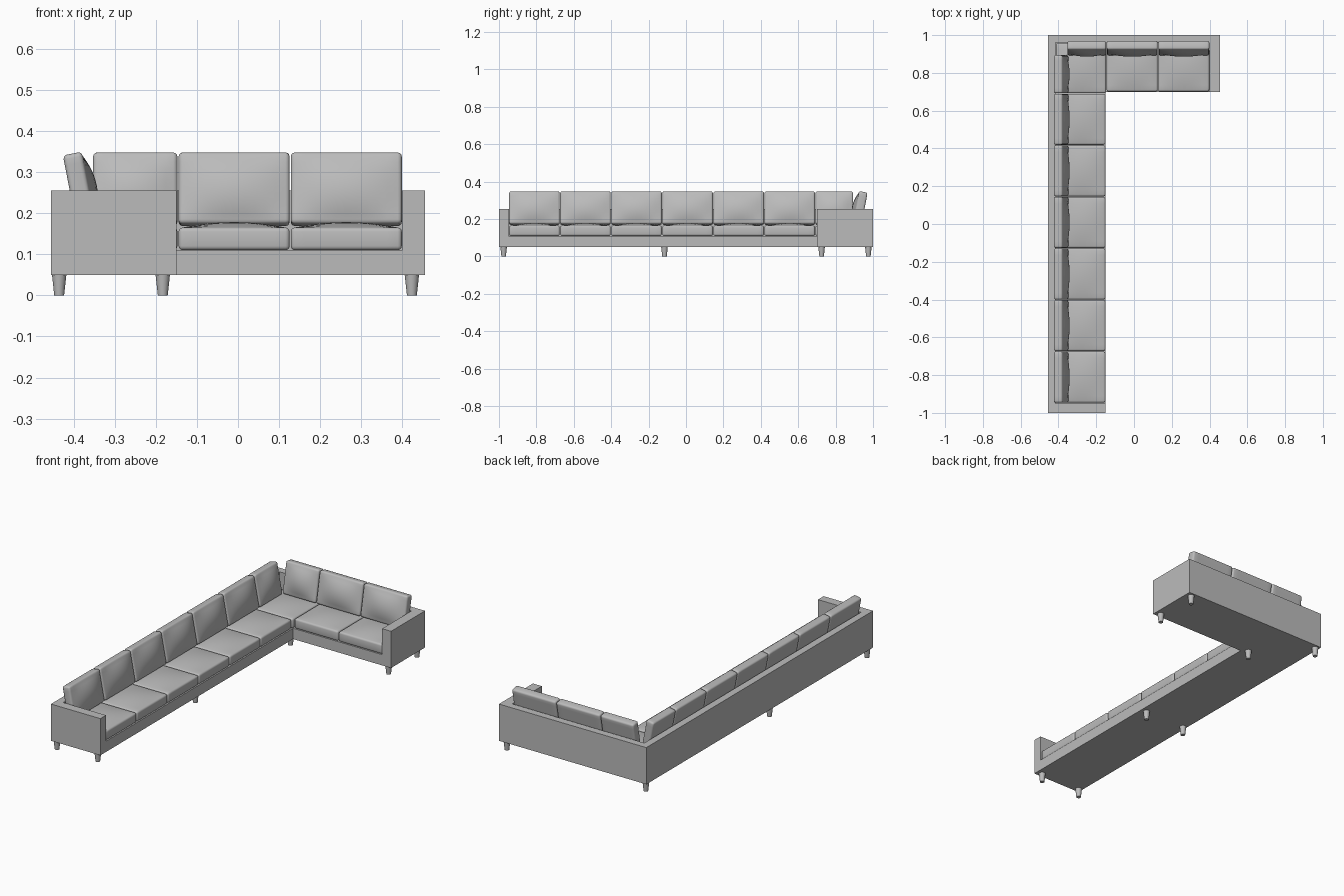
import bpy, bmesh
from math import radians
from mathutils import Matrix, Vector

cube = bpy.data.objects.get("Cube")
if cube:
    bpy.data.objects.remove(cube, do_unlink=True)

fabric = bpy.data.materials.new("grey_fabric")
fabric.use_nodes = True
fabric.diffuse_color = (0.5, 0.5, 0.5, 1)
fabric.node_tree.nodes["Principled BSDF"].inputs["Base Color"].default_value = (0.5, 0.5, 0.5, 1)

BASE, SEAT, ARM = 0.05, 0.11, 0.255      # heights of underside, frame top, arm top
X0, X1, FRONT_X, FRONT_Y = -0.455, 0.455, -0.15, 0.70
WALL = 0.04


def finish(bm, name, matrix=Matrix(), smooth=False):
    bmesh.ops.recalc_face_normals(bm, faces=bm.faces)
    mesh = bpy.data.meshes.new(name)
    bm.to_mesh(mesh)
    bm.free()
    mesh.materials.append(fabric)
    if smooth:
        mesh.shade_smooth()
        mesh.set_sharp_from_angle(angle=radians(35))
    obj = bpy.data.objects.new(name, mesh)
    obj.matrix_world = matrix
    bpy.context.collection.objects.link(obj)


def prism(name, outline, z0, z1):
    bm = bmesh.new()
    face = bm.faces.new([bm.verts.new((x, y, z0)) for x, y in outline])
    top = bmesh.ops.extrude_face_region(bm, geom=[face], use_keep_orig=True)["geom"]
    for v in top:
        if isinstance(v, bmesh.types.BMVert):
            v.co.z = z1
    finish(bm, name)


def slab(name, x0, x1, y0, y1, z0, z1):
    prism(name, [(x0, y0), (x1, y0), (x1, y1), (x0, y1)], z0, z1)


def cushion(name, width, depth, height, bulge, centre, tilt, turn=0):
    """Rounded pad whose -y side swells outward, then tilted and turned."""
    r = 0.01
    bm = bmesh.new()
    bmesh.ops.create_cube(bm, size=1, matrix=Matrix.Diagonal((width, depth, height, 1)))
    bmesh.ops.bevel(bm, geom=bm.edges[:], offset=r, segments=3, profile=0.5, affect='EDGES')
    long_edges = [e for e in bm.edges if e.calc_length() > 0.06]
    bmesh.ops.subdivide_edges(bm, edges=long_edges, cuts=9, use_grid_fill=True)
    for v in bm.verts:
        if v.co.y < -depth / 2 + 0.0005:
            u = min(1, abs(v.co.x) / (width / 2 - r))
            w = min(1, abs(v.co.z) / (height / 2 - r))
            v.co.y -= bulge * (1 - u * u) * (1 - w * w)
    matrix = (Matrix.Translation(Vector(centre)) @ Matrix.Rotation(radians(turn), 4, 'Z')
              @ Matrix.Rotation(radians(tilt), 4, 'X'))
    finish(bm, name, matrix, smooth=True)


# L-shaped frame, back wall and the two arms
prism("base_frame", [(X0, -0.95), (FRONT_X, -0.95), (FRONT_X, FRONT_Y),
                     (0.4, FRONT_Y), (0.4, 1), (X0, 1)], BASE, SEAT)
prism("back_wall", [(X0, -0.95), (X0 + WALL, -0.95), (X0 + WALL, 1 - WALL),
                    (0.4, 1 - WALL), (0.4, 1), (X0, 1)], SEAT, ARM)
slab("front_arm", X0, FRONT_X, -1, -0.95, BASE, ARM)
slab("left_arm", 0.4, X1, FRONT_Y, 1, BASE, ARM)

# Seat and back cushions along each run
GAP, PITCH = 0.003, 0.273
START_Y = -0.947
long_cuts = [START_Y + i * PITCH for i in range(7)]
short_cuts = [-0.146, 0.127, 0.4]


def seat(name, x0, x1, y0, y1):
    cushion(name, x1 - x0 - GAP, 0.055, y1 - y0 - GAP, 0.013,
            ((x0 + x1) / 2, (y0 + y1) / 2, SEAT + 0.0275), -90)


def back(name, a, b, along_y):
    mid = (a + b) / 2
    centre = (X0 + 0.069, mid, 0.258) if along_y else (mid, 1 - 0.069, 0.258)
    cushion(name, b - a - GAP, 0.047, 0.177, 0.02, centre, -11, 90 if along_y else 0)


for i, (a, b) in enumerate(zip(long_cuts, long_cuts[1:])):
    seat(f"long_seat_cushion_{i + 1}", X0 + WALL, FRONT_X, a, b)
    back(f"long_back_cushion_{i + 1}", a, b, True)
for i, (a, b) in enumerate(zip(short_cuts, short_cuts[1:])):
    seat(f"short_seat_cushion_{i + 1}", a, b, FRONT_Y, 1 - WALL)
    back(f"short_back_cushion_{i + 1}", a, b, False)
seat("corner_seat_cushion", X0 + WALL, short_cuts[0], long_cuts[-1], 1 - WALL)
back("corner_back_cushion_long", long_cuts[-1], 0.895, True)
back("corner_back_cushion_short", -0.354, short_cuts[0], False)

# Tapered round legs
leg_spots = [(x, y) for x in (-0.435, -0.183) for y in (-0.975, -0.115)]
leg_spots += [(-0.435, 0.975), (-0.183, 0.725), (0.423, 0.725), (0.423, 0.975)]
for i, (x, y) in enumerate(leg_spots):
    bm = bmesh.new()
    bmesh.ops.create_cone(bm, cap_ends=True, segments=24, radius1=0.012, radius2=0.0175, depth=BASE)
    finish(bm, f"leg_{i + 1}", Matrix.Translation((x, y, BASE / 2)), smooth=True)
